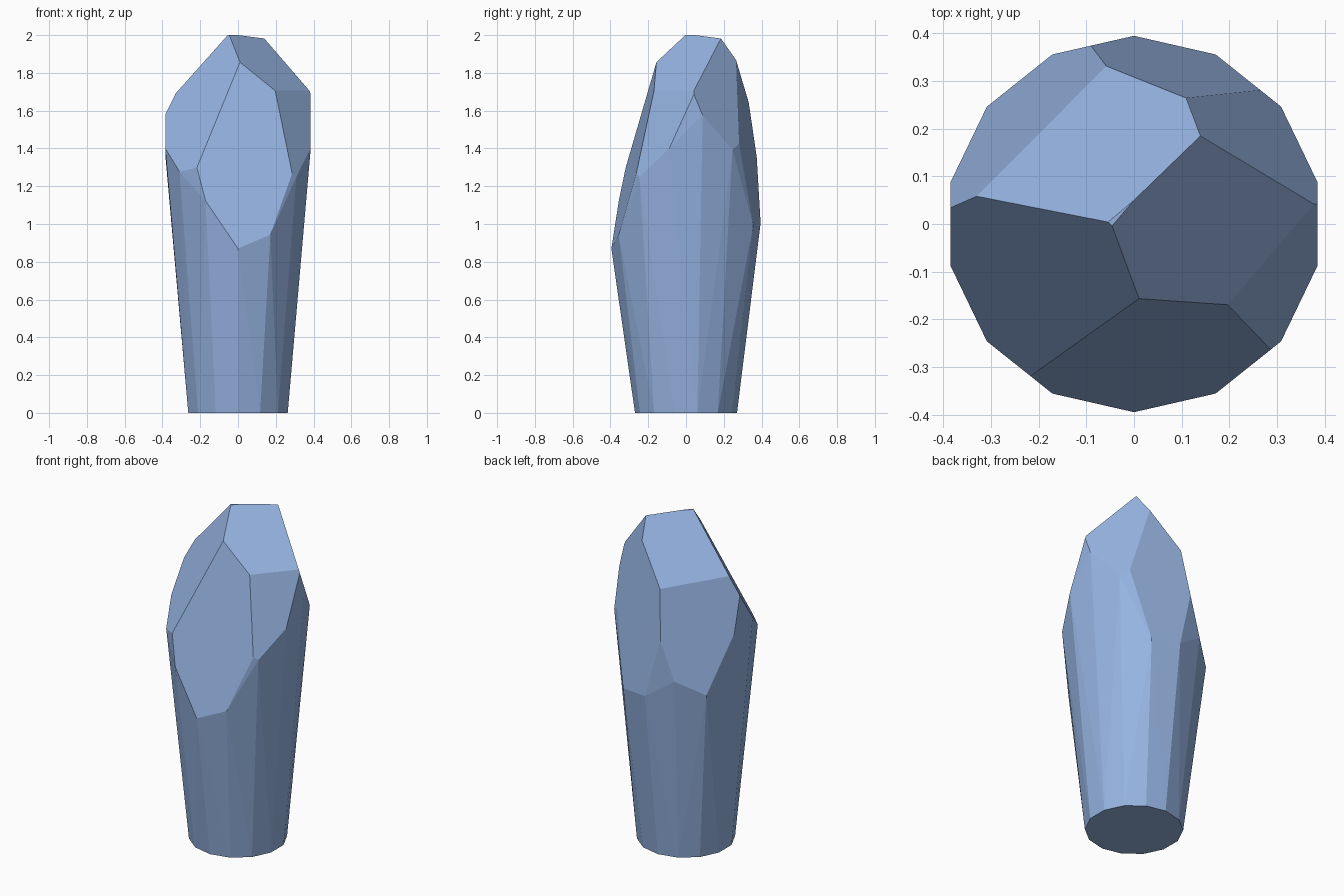
import bpy, bmesh, math
from mathutils import Vector

if "Cube" in bpy.data.objects:
    bpy.data.objects.remove(bpy.data.objects["Cube"])

SIDES, R_TOP, R_BASE, HEIGHT = 14, 0.395, 0.27, 2.0

# Crystal facets: a point on the plane, then its rise along x and along y
FACETS = [
    ((0.00, 0.05, 2.0), 0.909, -1.073),       # upper back left
    ((-0.385, 0.09, 1.36), 3.77, -3.92),      # lower back left
    ((-0.05, 0.00, 2.0), 1.406, 1.46),        # front left
    ((0.00, 0.05, 2.0), -0.764, 0.656),       # upper right
    ((0.20, -0.173, 1.69), -2.57, 2.20),      # lower right
    ((0.01, -0.157, 1.855), -0.52, 4.16),     # front
    ((0.14, 0.185, 1.98), -2.60, -2.40),      # back right
    ((0.11, 0.265, 1.865), -1.973, -8.28),    # back
]

bm = bmesh.new()

# Straight 14-sided column
ring = []
for i in range(SIDES):
    t = math.pi / 2 + 2 * math.pi * i / SIDES
    ring.append(bm.verts.new((R_TOP * math.cos(t), R_TOP * math.sin(t), 0)))
base = bm.faces.new(ring)
ext = bmesh.ops.extrude_face_region(bm, geom=[base], use_keep_orig=True)
bmesh.ops.translate(bm, vec=(0, 0, HEIGHT),
                    verts=[g for g in ext["geom"] if isinstance(g, bmesh.types.BMVert)])

# Slice off each facet and close the cut
for point, a, b in FACETS:
    bmesh.ops.bisect_plane(bm, geom=bm.verts[:] + bm.edges[:] + bm.faces[:], dist=1e-6,
                           plane_co=point, plane_no=Vector((-a, -b, 1)).normalized(),
                           clear_outer=True)
    rim = [e for e in bm.edges if e.is_boundary]
    if rim:
        bmesh.ops.holes_fill(bm, edges=rim, sides=0)

# Narrow the foot
for v in bm.verts:
    if v.co.z < 1e-4:
        v.co.x *= R_BASE / R_TOP
        v.co.y *= R_BASE / R_TOP

bmesh.ops.recalc_face_normals(bm, faces=bm.faces[:])
bmesh.ops.triangulate(bm, faces=bm.faces[:])

mesh = bpy.data.meshes.new("crystal")
bm.to_mesh(mesh)
bm.free()
mat = bpy.data.materials.new("crystal blue")
mat.diffuse_color = (0.30, 0.45, 0.75, 1)
mat.use_nodes = True
mat.node_tree.nodes["Principled BSDF"].inputs["Base Color"].default_value = mat.diffuse_color
mesh.materials.append(mat)
bpy.context.collection.objects.link(bpy.data.objects.new("crystal", mesh))
